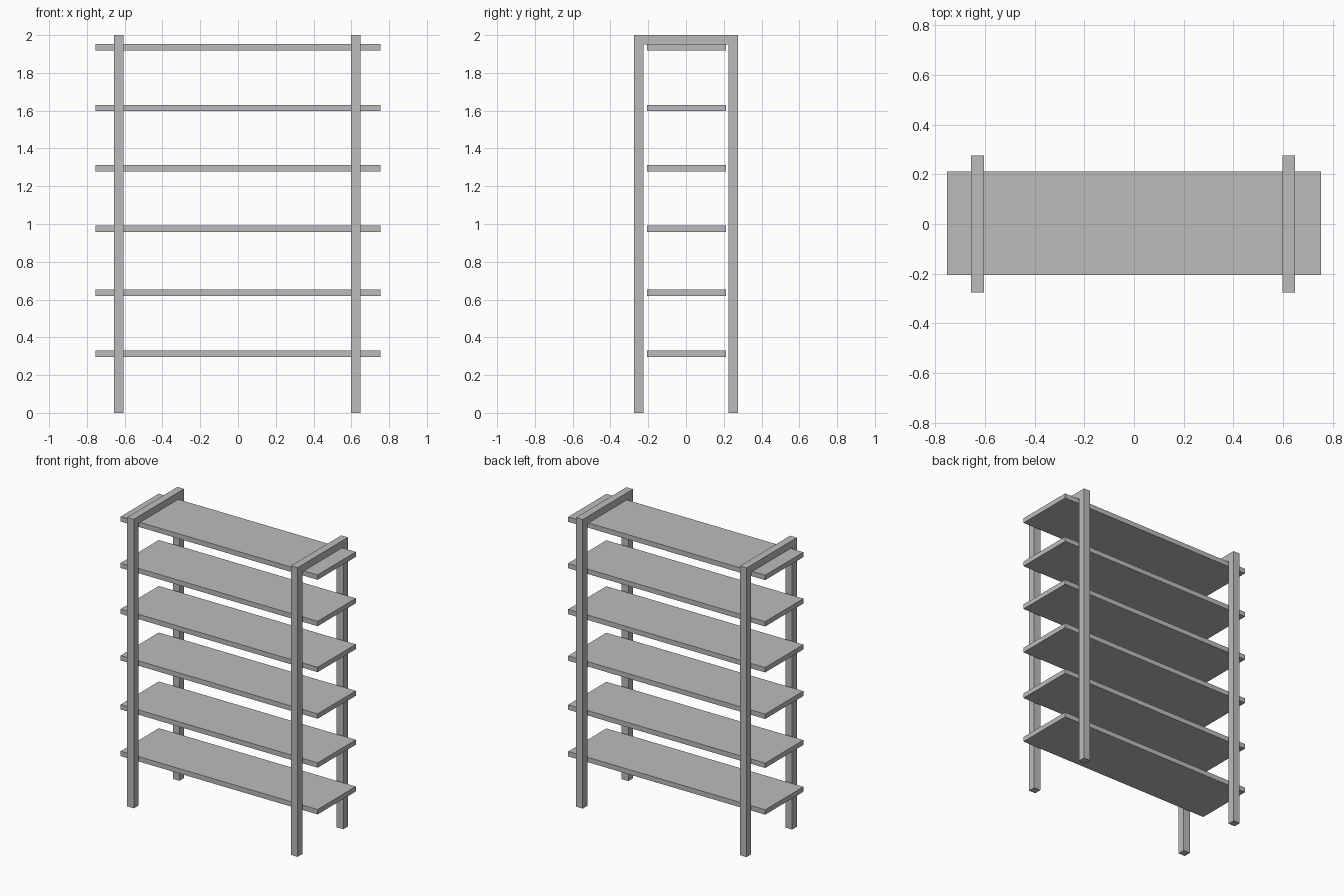
import bpy
import bmesh
from mathutils import Vector

cube = bpy.data.objects.get("Cube")
if cube:
    bpy.data.objects.remove(cube, do_unlink=True)

grey = bpy.data.materials.new("plain grey")
grey.use_nodes = True
colour = (0.5, 0.5, 0.5, 1.0)
grey.diffuse_color = colour
grey.node_tree.nodes["Principled BSDF"].inputs["Base Color"].default_value = colour


def extrude_profile(name, points, offset):
    """Solid made by pushing a flat outline along an offset."""
    bm = bmesh.new()
    face = bm.faces.new([bm.verts.new(p) for p in points])
    result = bmesh.ops.extrude_face_region(bm, geom=[face], use_keep_orig=True)
    moved = [v for v in result["geom"] if isinstance(v, bmesh.types.BMVert)]
    bmesh.ops.translate(bm, verts=moved, vec=Vector(offset))
    bmesh.ops.recalc_face_normals(bm, faces=bm.faces)
    mesh = bpy.data.meshes.new(name)
    bm.to_mesh(mesh)
    bm.free()
    mesh.materials.append(grey)
    obj = bpy.data.objects.new(name, mesh)
    bpy.context.collection.objects.link(obj)
    return obj


# Side frames: two legs joined by a top rail, as one upside-down U
BAR = 0.051
HALF_DEPTH = 0.275
HEIGHT = 2.0
inner = HALF_DEPTH - BAR
u_outline = [(-HALF_DEPTH, 0), (-HALF_DEPTH, HEIGHT), (HALF_DEPTH, HEIGHT),
             (HALF_DEPTH, 0), (inner, 0), (inner, HEIGHT - BAR),
             (-inner, HEIGHT - BAR), (-inner, 0)]
for name, x in (("right_frame", -0.656), ("left_frame", 0.598)):
    extrude_profile(name, [(x, y, z) for y, z in u_outline], (BAR, 0, 0))

# Shelves: long thin boards reaching past the frames
HALF_WIDTH = 0.754
FRONT, BACK = -0.206, 0.211
THICKNESS = 0.034
for i, z in enumerate((0.295, 0.618, 0.957, 1.279, 1.597, 1.918)):
    outline = [(-HALF_WIDTH, FRONT, z), (HALF_WIDTH, FRONT, z),
               (HALF_WIDTH, BACK, z), (-HALF_WIDTH, BACK, z)]
    extrude_profile(f"shelf_{i + 1}", outline, (0, 0, THICKNESS))
